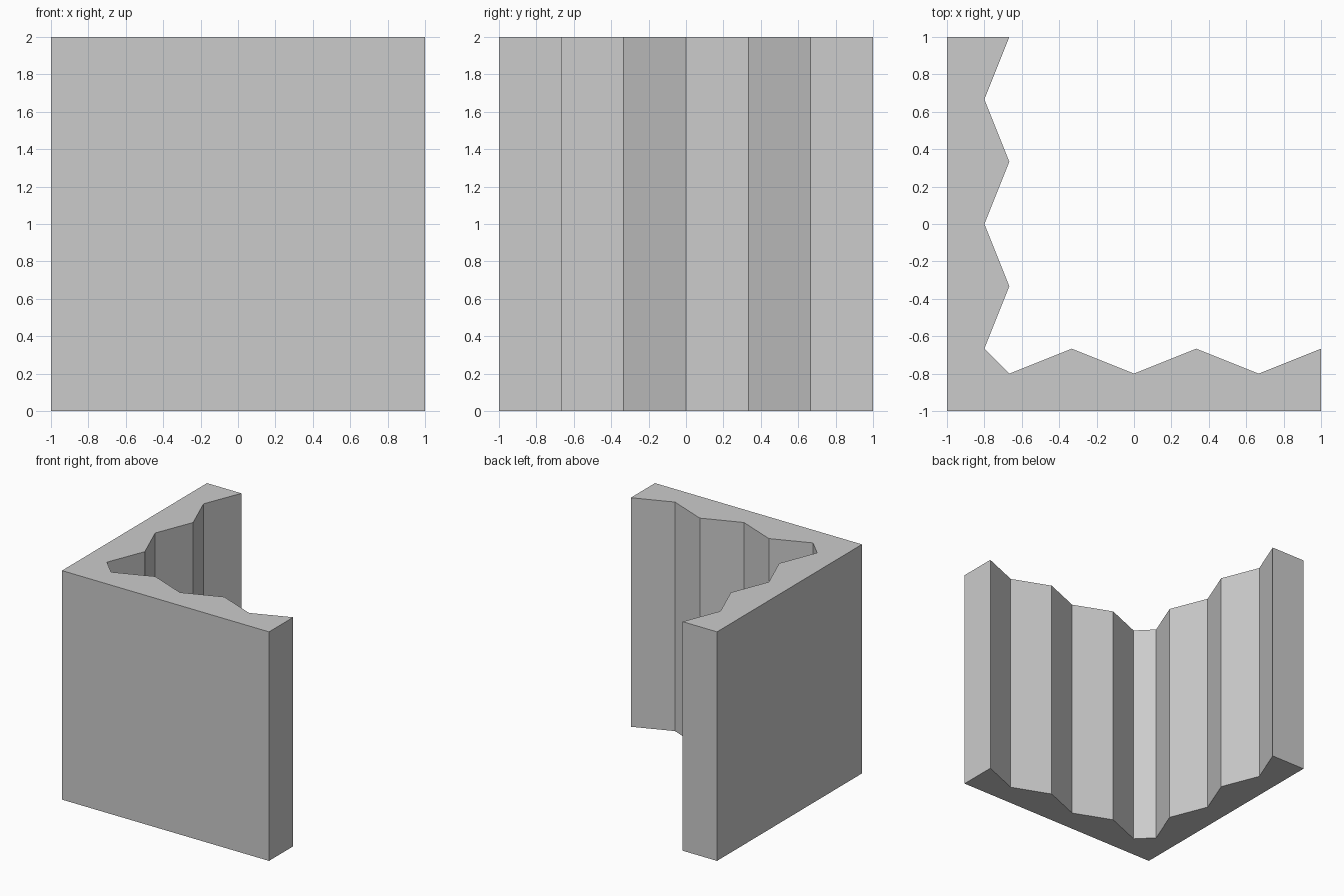
import bpy
import bmesh

if "Cube" in bpy.data.objects:
    bpy.data.objects.remove(bpy.data.objects["Cube"])

HEIGHT = 2.0
STEP = 1 / 3            # spacing between ridges and grooves
RIDGE, GROOVE = -2 / 3, -0.8

# Zigzag inner face of the front wing, from its free end to the corner
front_zigzag = [(1 - i * STEP, GROOVE if i % 2 else RIDGE) for i in range(6)]
# The side wing is the same zigzag mirrored across the diagonal
side_zigzag = [(y, x) for x, y in reversed(front_zigzag)]
outline = [(-1, 1), (-1, -1), (1, -1)] + front_zigzag + side_zigzag

# Extrude the L-shaped outline upward
bm = bmesh.new()
base = bm.faces.new([bm.verts.new((x, y, 0)) for x, y in outline])
top = bmesh.ops.extrude_face_region(bm, geom=[base], use_keep_orig=True)
top_verts = [g for g in top["geom"] if isinstance(g, bmesh.types.BMVert)]
bmesh.ops.translate(bm, verts=top_verts, vec=(0, 0, HEIGHT))
bmesh.ops.recalc_face_normals(bm, faces=bm.faces)

mesh = bpy.data.meshes.new("corner_wall")
bm.to_mesh(mesh)
bm.free()
bpy.context.collection.objects.link(bpy.data.objects.new("corner_wall", mesh))
